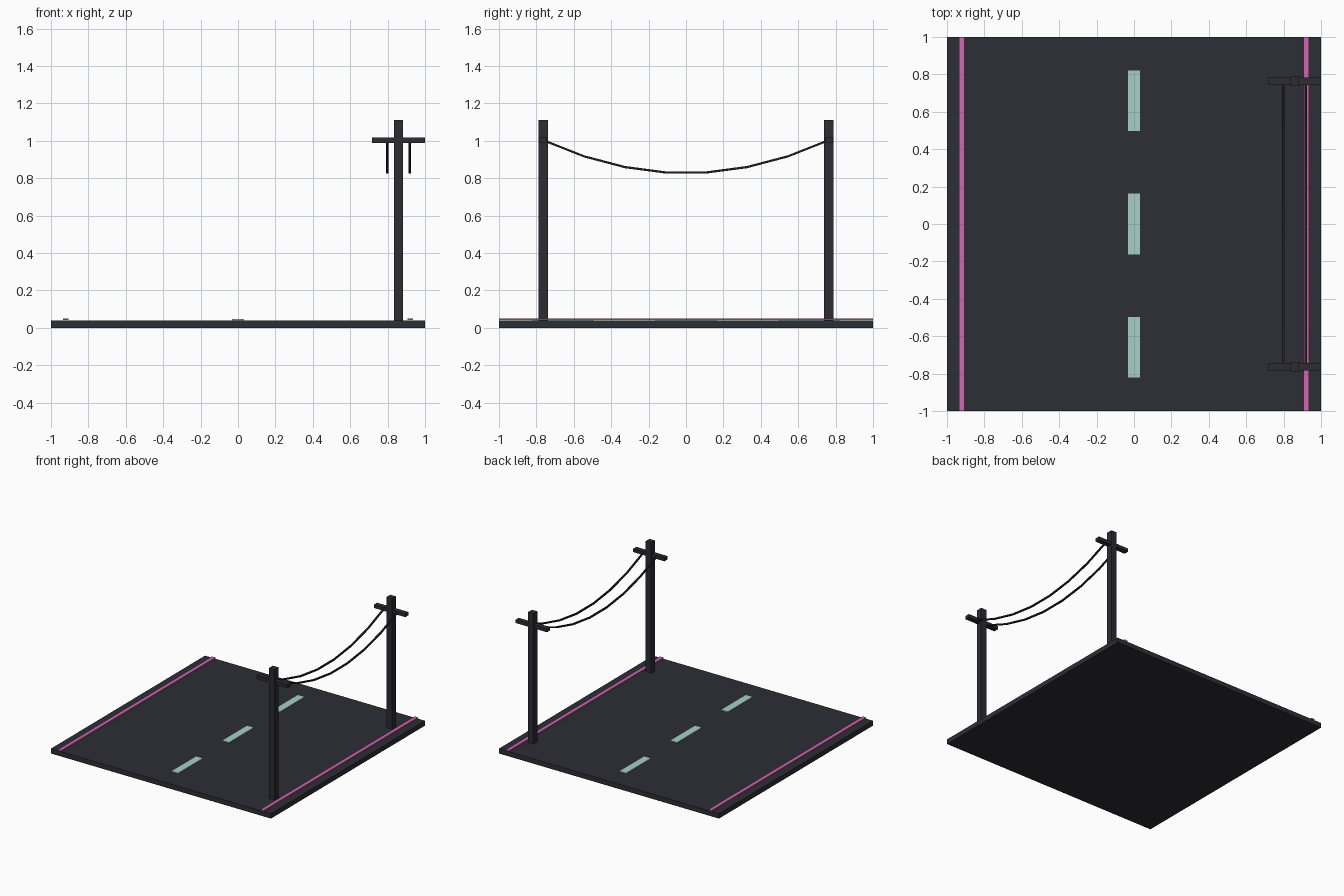
import bpy, bmesh
from mathutils import Matrix, Vector

if "Cube" in bpy.data.objects:
    bpy.data.objects.remove(bpy.data.objects["Cube"])


def material(name, rgb):
    m = bpy.data.materials.new(name)
    lin = [((c / 255 + 0.055) / 1.055) ** 2.4 for c in rgb]
    m.diffuse_color = (*lin, 1)
    m.use_nodes = True
    m.node_tree.nodes["Principled BSDF"].inputs["Base Color"].default_value = m.diffuse_color
    return m


ASPHALT = material("dark asphalt", (45, 45, 54))
POLE = material("dark pole", (44, 44, 50))
WIRE = material("black wire", (32, 32, 35))
PINK = material("pink paint", (205, 104, 175))
MINT = material("mint paint", (168, 207, 197))


def add_mesh(name, bm, mat):
    bmesh.ops.recalc_face_normals(bm, faces=bm.faces)
    me = bpy.data.meshes.new(name)
    bm.to_mesh(me)
    bm.free()
    me.materials.append(mat)
    ob = bpy.data.objects.new(name, me)
    bpy.context.collection.objects.link(ob)
    return ob


def box(name, lo, hi, mat):
    lo, hi = Vector(lo), Vector(hi)
    bm = bmesh.new()
    bmesh.ops.create_cube(bm, size=1, matrix=Matrix.Translation((lo + hi) / 2)
                          @ Matrix.Diagonal((*(hi - lo), 1)))
    return add_mesh(name, bm, mat)


# Road slab
TOP = 0.04
box("road_slab", (-1, -1, 0), (1, 1, TOP), ASPHALT)

# Edge lines along both sides
for side, x in (("left", -0.92), ("right", 0.92)):
    box(f"{side}_edge_line", (x - 0.015, -1, TOP + 0.001), (x + 0.015, 1, TOP + 0.0105), PINK)

# Centre dashes
for i in range(3):
    y = (i - 1) * 0.66
    box(f"centre_dash_{i + 1}", (-0.032, y - 0.162, TOP),
        (0.032, y + 0.162, TOP + 0.007), MINT)

# Poles with crossarms
POLE_X, POLE_Y, ARM_Z = 0.858, 0.763, 1.003
for end, y in (("front", -POLE_Y), ("back", POLE_Y)):
    box(f"{end}_pole", (POLE_X - 0.025, y - 0.025, TOP),
        (POLE_X + 0.025, y + 0.025, 1.112), POLE)
    box(f"{end}_crossarm", (POLE_X - 0.142, y - 0.02, ARM_Z - 0.014),
        (1.0, y + 0.02, ARM_Z + 0.014), POLE)


# Sagging wires: square section swept along a seven-segment parabola
def wire(name, x, r=0.006, steps=7, sag=0.176):
    bm = bmesh.new()
    rings = []
    for i in range(steps + 1):
        t = i / steps
        y, z = (2 * t - 1) * POLE_Y, ARM_Z - sag * 4 * t * (1 - t)
        rings.append([bm.verts.new((x + a * r, y, z + b * r))
                      for a, b in ((-1, -1), (1, -1), (1, 1), (-1, 1))])
    for p, q in zip(rings, rings[1:]):
        for k in range(4):
            n = (k + 1) % 4
            bm.faces.new((p[k], p[n], q[n], q[k]))
    bm.faces.new(rings[0])
    bm.faces.new(rings[-1])
    add_mesh(name, bm, WIRE)


wire("inner_wire", 0.798)
wire("outer_wire", 0.918)
